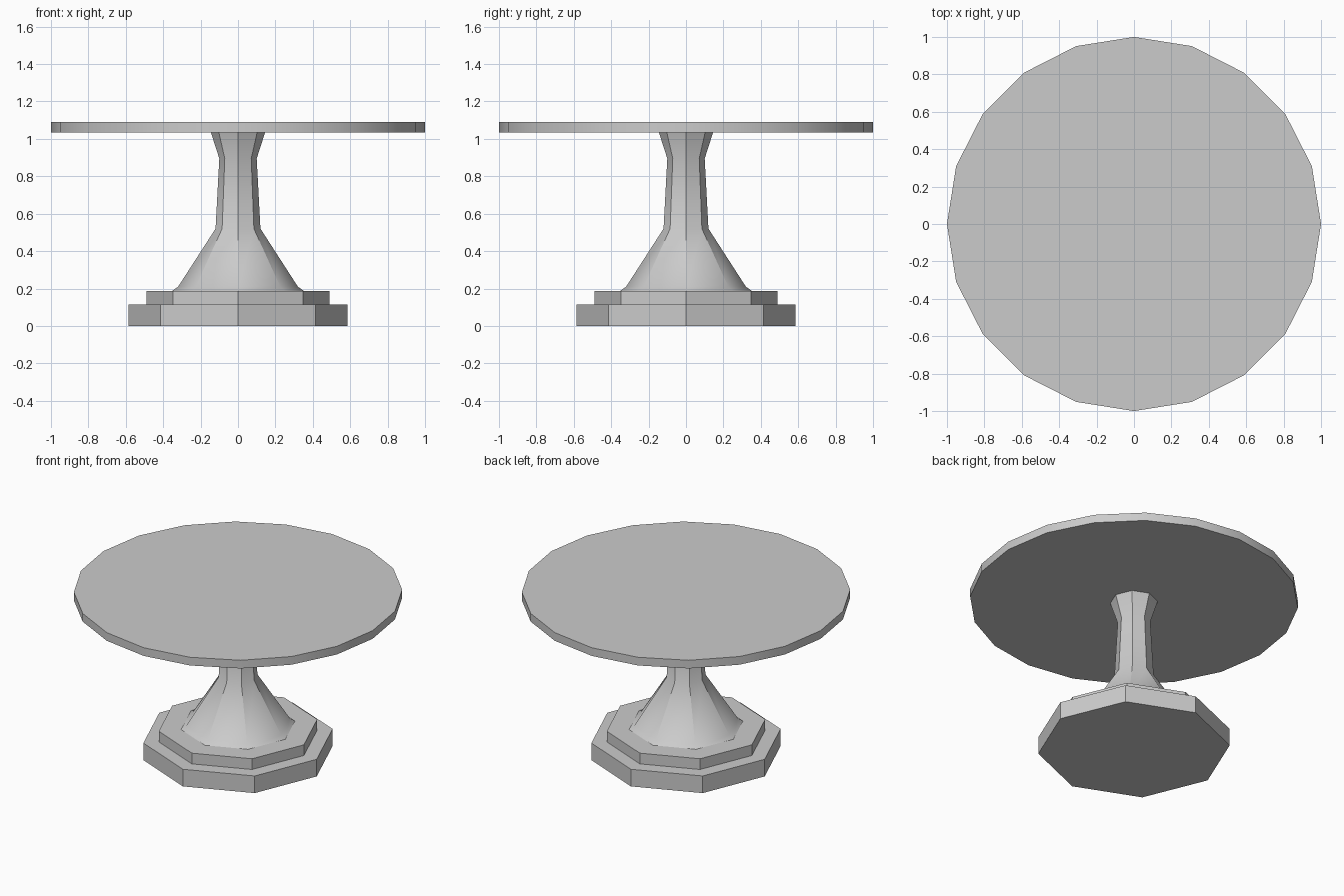
import bpy, bmesh
from math import cos, sin, pi, radians

if "Cube" in bpy.data.objects:
    bpy.data.objects.remove(bpy.data.objects["Cube"])


def lathe(name, profile, sides):
    """Stack polygon rings from (radius, z) points, corners on the axes, capped both ends."""
    bm = bmesh.new()
    rings = [[bm.verts.new((r * cos(2 * pi * i / sides), r * sin(2 * pi * i / sides), z))
              for i in range(sides)] for r, z in profile]
    for low, high in zip(rings, rings[1:]):
        for i in range(sides):
            j = (i + 1) % sides
            bm.faces.new((low[i], low[j], high[j], high[i]))
    bm.faces.new(rings[0][::-1])
    bm.faces.new(rings[-1])
    mesh = bpy.data.meshes.new(name)
    bm.to_mesh(mesh)
    bm.free()
    obj = bpy.data.objects.new(name, mesh)
    bpy.context.collection.objects.link(obj)
    bpy.ops.object.select_all(action='DESELECT')
    obj.select_set(True)
    bpy.context.view_layer.objects.active = obj
    bpy.ops.object.shade_smooth_by_angle(angle=radians(30))
    return obj


# Stepped octagonal foot
lathe("base_plinth", [(0.585, 0), (0.585, 0.115)], 8)
lathe("base_step", [(0.49, 0.115), (0.49, 0.187)], 8)

# Flared octagonal pedestal
lathe("pedestal_column", [(0.352, 0.187), (0.32, 0.21), (0.12, 0.52),
                          (0.10, 0.895), (0.145, 1.035)], 8)

# Round top
lathe("table_top", [(1, 1.035), (1, 1.09)], 20)
